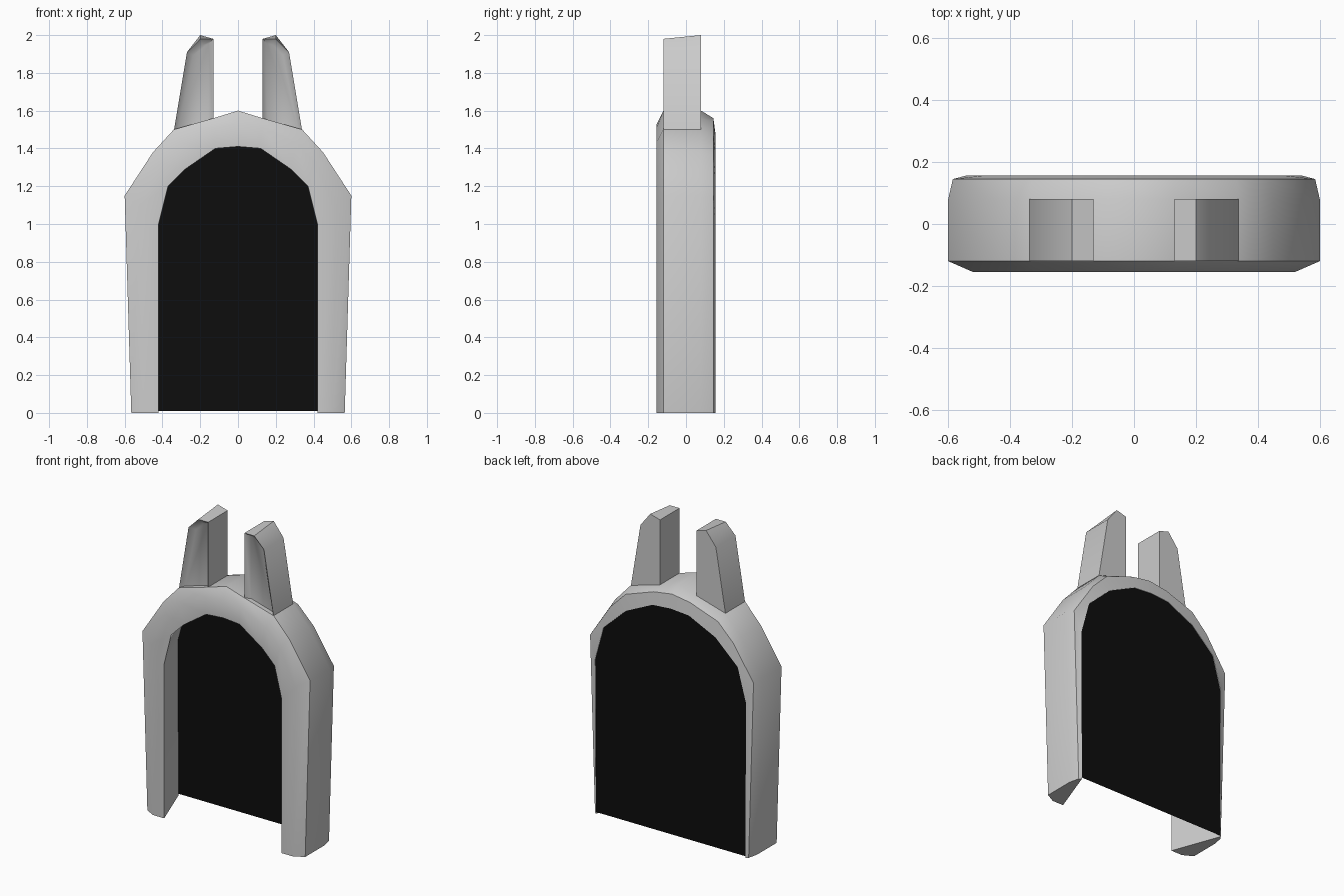
import bpy, bmesh, math

if "Cube" in bpy.data.objects:
    bpy.data.objects.remove(bpy.data.objects["Cube"])


def finish(name, bm, angle=50):
    bmesh.ops.recalc_face_normals(bm, faces=bm.faces)
    mesh = bpy.data.meshes.new(name)
    bm.to_mesh(mesh)
    bm.free()
    ob = bpy.data.objects.new(name, mesh)
    bpy.context.collection.objects.link(ob)
    bpy.ops.object.select_all(action='DESELECT')
    ob.select_set(True)
    bpy.context.view_layer.objects.active = ob
    bpy.ops.object.shade_smooth_by_angle(angle=math.radians(angle))
    return ob


def full_arch(half):
    # right-hand half (foot to crown) mirrored to the left foot
    return half + [(-x, z) for x, z in half[-2::-1]]


inner = [(.42, 0), (.42, 1.0), (.37, 1.2), (.28, 1.29), (.12, 1.40), (0, 1.41)]
front = [(.50, 0), (.52, 1.1), (.41, 1.32), (.31, 1.43), (.13, 1.51), (0, 1.53)]
outer = [(.565, 0), (.60, 1.15), (.45, 1.38), (.34, 1.50), (.13, 1.56), (0, 1.60)]
back = [(.55, 0), (.585, 1.14), (.44, 1.36), (.33, 1.47), (.13, 1.54), (0, 1.56)]
lip = [(.535, 0), (.54, 1.0), (.48, 1.22), (.32, 1.37), (.13, 1.46), (0, 1.47)]

# Arched frame: wedge-shaped cross-section lofted through the arch outlines
bm = bmesh.new()
rows = [[bm.verts.new((x, y, z)) for x, z in full_arch(h)] for h, y in
        ((inner, -.155), (front, -.155), (outer, -.12), (outer, .08), (back, .145), (lip, .157))]
for r in range(len(rows)):
    a, b = rows[r], rows[(r + 1) % len(rows)]
    for i in range(len(a) - 1):
        bm.faces.new((a[i], a[i + 1], b[i + 1], b[i]))
for end in (0, -1):
    bm.faces.new([row[end] for row in rows])
finish("arch_frame", bm)

# Black back panel filling the arch
bm = bmesh.new()
pts = full_arch([(x, max(z, .01)) for x, z in lip])
bm.faces.new([bm.verts.new((x, .155, z)) for x, z in pts])
panel = finish("back_panel", bm)
black = bpy.data.materials.new("black")
black.diffuse_color = (.004, .004, .004, 1)
black.use_nodes = True
black.node_tree.nodes["Principled BSDF"].inputs["Base Color"].default_value = black.diffuse_color
panel.data.materials.append(black)

# Two upright ears with recessed fronts
profile = [(.13, 1.50), (.13, 1.98), (.20, 2.0), (.27, 1.91), (.345, 1.46)]
for side, label in ((1, "right"), (-1, "left")):
    bm = bmesh.new()
    f = [bm.verts.new((side * x, -.12, z - (.02 if z > 1.6 else 0) * (z > 1.99))) for x, z in profile]
    b = [bm.verts.new((side * x, .08, z)) for x, z in profile]
    face = bm.faces.new(f)
    bm.faces.new(b[::-1])
    for i in range(5):
        j = (i + 1) % 5
        bm.faces.new((f[i], b[i], b[j], f[j]))
    bmesh.ops.recalc_face_normals(bm, faces=bm.faces)
    bmesh.ops.inset_individual(bm, faces=[face], thickness=.036, depth=-.03)
    finish("ear_" + label, bm)
